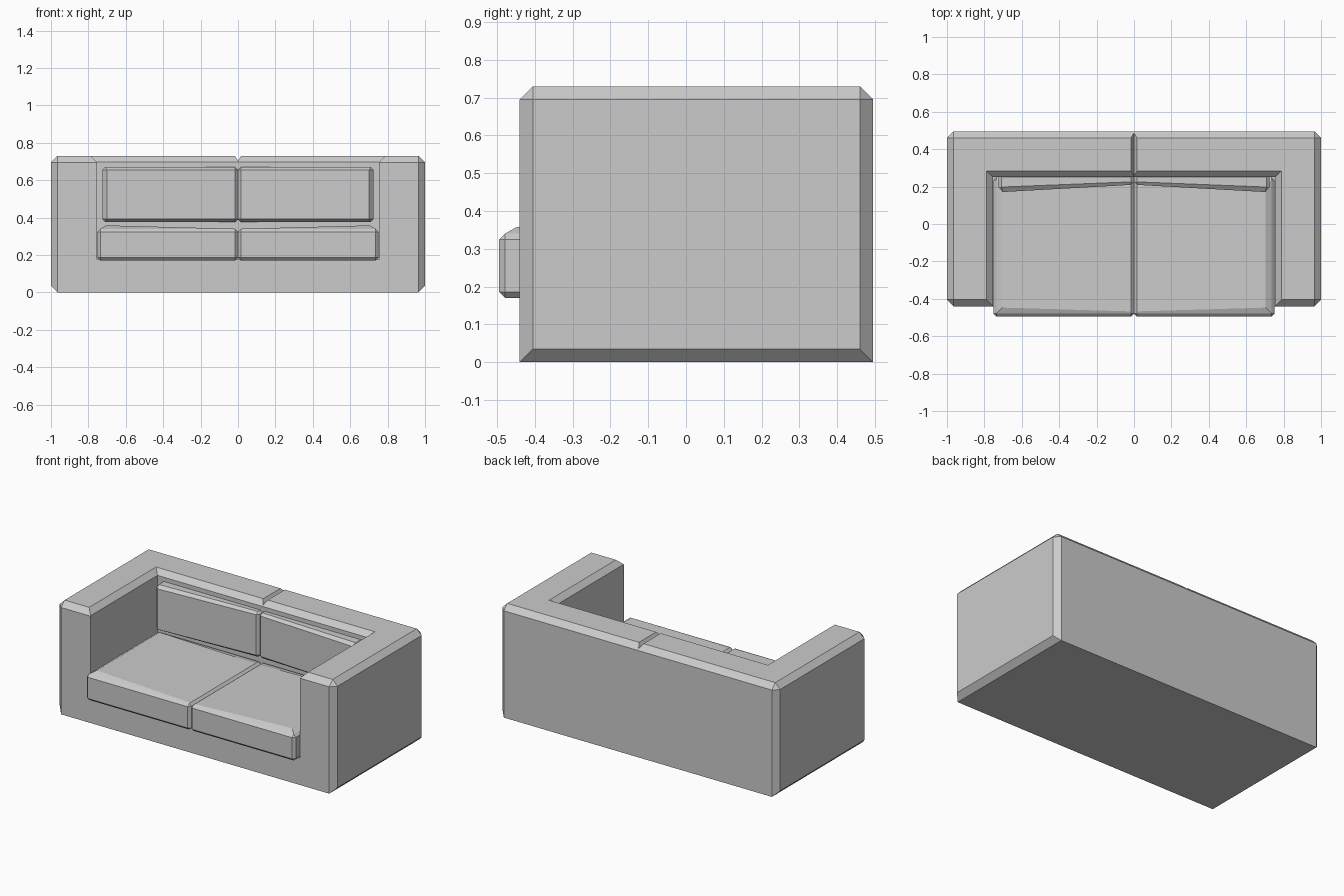
import bpy
import bmesh

old = bpy.data.objects.get("Cube")
if old:
    bpy.data.objects.remove(old, do_unlink=True)

fabric = bpy.data.materials.new("light grey fabric")
fabric.use_nodes = True
colour = (0.6, 0.6, 0.6, 1)
fabric.diffuse_color = colour
fabric.node_tree.nodes["Principled BSDF"].inputs["Base Color"].default_value = colour


def box_mesh(lo, hi):
    bm = bmesh.new()
    bmesh.ops.create_cube(bm, size=1)
    for v in bm.verts:
        v.co = [h if c > 0 else l for c, l, h in zip(v.co, lo, hi)]
    return bm


def chamfer(bm, width, keep=lambda e: True):
    bmesh.ops.bevel(bm, geom=[e for e in bm.edges if keep(e)], offset=width,
                    offset_type='OFFSET', segments=1, affect='EDGES')


def finish(bm, name):
    bmesh.ops.recalc_face_normals(bm, faces=bm.faces[:])
    mesh = bpy.data.meshes.new(name)
    bm.to_mesh(mesh)
    bm.free()
    mesh.materials.append(fabric)
    obj = bpy.data.objects.new(name, mesh)
    bpy.context.scene.collection.objects.link(obj)
    return obj


def face_towards(bm, axis, sign):
    bm.faces.ensure_lookup_table()
    return max(bm.faces, key=lambda f: sign * f.calc_center_median()[axis])


def cut(obj, cutter):
    cutter.hide_render = True
    mod = obj.modifiers.new("cut", 'BOOLEAN')
    mod.operation = 'DIFFERENCE'
    mod.solver = 'EXACT'
    mod.object = cutter
    bpy.context.view_layer.objects.active = obj
    bpy.ops.object.modifier_apply(modifier=mod.name)
    bpy.data.objects.remove(cutter, do_unlink=True)


def mirrored_pair(build, name):
    for side, sign in (("left", 1), ("right", -1)):
        bm = build()
        for v in bm.verts:
            v.co.x *= sign
        finish(bm, side + "_" + name)


# Frame: chamfered block, front and back bottom edges stay sharp
bm = box_mesh((-1, -0.44, 0), (1, 0.495, 0.73))
chamfer(bm, 0.035, lambda e: not (
    all(v.co.z < 0.01 for v in e.verts)
    and abs(e.verts[0].co.x - e.verts[1].co.x) > 1))
frame = finish(bm, "sofa_frame")

# Seat well with a flared upper rim
bm = box_mesh((-0.755, -0.8, 0.175), (0.755, 0.25, 0.697))
rim = bmesh.ops.extrude_discrete_faces(bm, faces=[])
top = face_towards(bm, 2, 1)
res = bmesh.ops.extrude_face_region(bm, geom=[top])
for v in res["geom"]:
    if isinstance(v, bmesh.types.BMVert):
        v.co.x += 0.1 if v.co.x > 0 else -0.1
        v.co.y += 0.1 if v.co.y > 0 else 0
        v.co.z += 0.1
bmesh.ops.delete(bm, geom=[top], context='FACES_ONLY')
cut(frame, finish(bm, "well_cutter"))

# V groove across the top of the backrest
bm = box_mesh((-0.04, 0.1, 0.704), (0.04, 0.7, 0.77))
for v in bm.verts:
    if v.co.z < 0.71:
        v.co.x *= 0.02
cut(frame, finish(bm, "groove_cutter"))


# Seat cushions: crown rises towards the arms
def seat_cushion():
    bm = box_mesh((0, -0.495, 0.17), (0.752, 0.25, 0.34))
    chamfer(bm, 0.016)
    top = face_towards(bm, 2, 1)
    bmesh.ops.inset_individual(bm, faces=[top], thickness=0.045)
    for v in top.verts:
        if v.co.x > 0.3:
            v.co.z += 0.018
        else:
            v.co.x = 0.02
        if v.co.y < 0:
            v.co.y -= 0.02 if v.co.x < 0.3 else 0
    return bm


mirrored_pair(seat_cushion, "seat_cushion")


# Back cushions: front bulges towards the arms
def back_cushion():
    bm = box_mesh((0, 0.21, 0.375), (0.725, 0.29, 0.67))
    chamfer(bm, 0.016)
    front = set(face_towards(bm, 1, -1).verts)
    for v in bm.verts:
        if v.co.y < 0.25:
            v.co.y -= v.co.x * (0.055 if v in front else 0.04)
            if v in front and v.co.x > 0.3:
                v.co.x -= 0.008
    return bm


mirrored_pair(back_cushion, "back_cushion")
